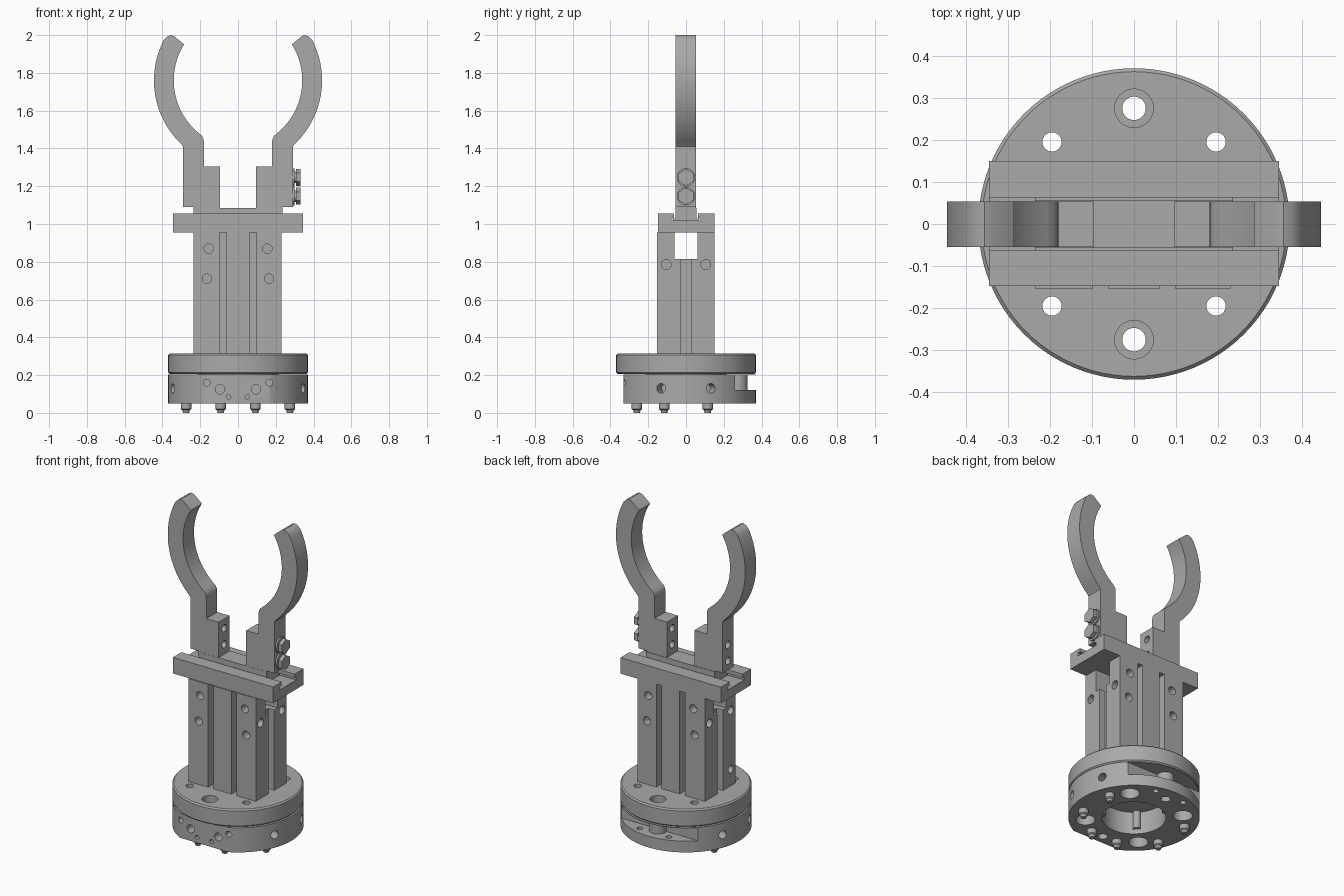
import bpy, bmesh, math
from mathutils import Vector, Matrix

if "Cube" in bpy.data.objects:
    bpy.data.objects.remove(bpy.data.objects["Cube"], do_unlink=True)

metal = bpy.data.materials.new("machined_grey")
metal.use_nodes = True
GREY = (0.4, 0.4, 0.4, 1)
metal.diffuse_color = GREY
metal.node_tree.nodes["Principled BSDF"].inputs["Base Color"].default_value = GREY


def make(name, bm):
    bmesh.ops.recalc_face_normals(bm, faces=bm.faces)
    mesh = bpy.data.meshes.new(name)
    bm.to_mesh(mesh)
    bm.free()
    mesh.materials.append(metal)
    ob = bpy.data.objects.new(name, mesh)
    bpy.context.collection.objects.link(ob)
    return ob


def box(name, x, y, z):
    """Box from three (low, high) ranges."""
    bm = bmesh.new()
    size = [b - a for a, b in (x, y, z)]
    mid = [(a + b) / 2 for a, b in (x, y, z)]
    bmesh.ops.create_cube(bm, size=1, matrix=Matrix.Translation(mid) @ Matrix.Diagonal((*size, 1)))
    return make(name, bm)


def rod(name, start, end, r, r2=None, sides=32):
    """Cylinder or cone between two points."""
    bm = bmesh.new()
    a, b = Vector(start), Vector(end)
    d = b - a
    m = Matrix.Translation((a + b) / 2) @ d.to_track_quat('Z', 'Y').to_matrix().to_4x4()
    bmesh.ops.create_cone(bm, cap_ends=True, segments=sides, radius1=r,
                          radius2=r if r2 is None else r2, depth=d.length, matrix=m)
    return make(name, bm)


def lathe(name, profile, loc=(0, 0, 0), sides=96):
    """Spin a closed or axis-to-axis (r, z) profile around z."""
    bm = bmesh.new()
    vs = [bm.verts.new((r, 0, z)) for r, z in profile]
    es = [bm.edges.new((vs[i - 1], vs[i])) for i in range(len(vs))]
    bmesh.ops.spin(bm, geom=vs + es, cent=(0, 0, 0), axis=(0, 0, 1),
                   angle=math.tau, steps=sides, use_duplicate=False)
    bmesh.ops.remove_doubles(bm, verts=bm.verts, dist=1e-5)
    bmesh.ops.dissolve_degenerate(bm, edges=bm.edges, dist=1e-6)
    bmesh.ops.translate(bm, verts=bm.verts, vec=loc)
    return make(name, bm)


def cut(ob, *cutters):
    """Subtract each cutter, bake the result and drop the cutter."""
    for c in cutters:
        mod = ob.modifiers.new("cut", 'BOOLEAN')
        mod.operation, mod.solver, mod.object = 'DIFFERENCE', 'EXACT', c
        deps = bpy.context.evaluated_depsgraph_get()
        mesh = bpy.data.meshes.new_from_object(ob.evaluated_get(deps))
        ob.modifiers.clear()
        ob.data = mesh
        bpy.data.objects.remove(c, do_unlink=True)


def drill(ob, start, end, r):
    cut(ob, rod("drill", start, end, r, sides=24))


SIGNS = (-1, 1)
CORNERS = [(sx, sy) for sx in SIGNS for sy in SIGNS]
R = 0.37

# Upper flange with a shallow neck below it
flange = rod("upper_flange", (0, 0, 0.207), (0, 0, 0.315), R, sides=96)
bev = flange.modifiers.new("edge", 'BEVEL')
bev.width, bev.segments, bev.limit_method, bev.angle_limit = 0.008, 1, 'ANGLE', 1.0
rod("flange_neck", (0, 0, 0.19), (0, 0, 0.21), 0.215, sides=64)

# Lower ring: bored, flat at the front, pocket at the back
ring = rod("lower_ring", (0, 0, 0.05), (0, 0, 0.203), R, sides=96)
cut(ring,
    box("front_flat", (-1, 1), (-1, -0.33), (0, 1)),
    box("back_pocket", (-1, 1), (0.26, 1), (0.12, 0.2)),
    rod("bore", (0, 0, 0), (0, 0, 0.19), 0.18, sides=64))
for sx, sy in CORNERS:
    px, py = 0.195 * sx, 0.195 * sy
    drill(ring, (px, py, 0), (px, py, 0.4), 0.023)
    drill(ring, (px, py, 0), (px, py, 0.14), 0.055)
    drill(flange, (px, py, 0), (px, py, 0.4), 0.023)
    # radial side ports
    d = Vector((0.346 * sx, 0.132 * sy, 0))
    drill(ring, d * 0.8 + Vector((0, 0, 0.13)), d * 1.2 + Vector((0, 0, 0.13)), 0.025)
for s in SIGNS:
    y = 0.275 * s
    drill(flange, (0, y, 0), (0, y, 0.4), 0.028)
    drill(flange, (0, y, 0.27), (0, y, 0.4), 0.046)
    drill(ring, (0, y, 0), (0, y, 0.4), 0.028)
    drill(ring, (0.1 * s, 0.31, 0), (0.1 * s, 0.31, 0.15), 0.017)
    # ports in the front flat
    for x, z, r in ((0.095, 0.125, 0.025), (0.165, 0.16, 0.018), (0.05, 0.085, 0.012)):
        drill(ring, (x * s, -0.4, z), (x * s, -0.27, z), r)

# Hollow spacer standing in the back pocket
lathe("pocket_spacer", [(0.028, 0.115), (0.05, 0.115), (0.05, 0.203), (0.028, 0.203)],
      (0, 0.275, 0), 32)

# Ribs inside the bore
for i, (sx, sy) in enumerate(CORNERS):
    rod(f"bore_rib_{i}", (0.127 * sx, 0.127 * sy, 0.08), (0.127 * sx, 0.127 * sy, 0.2), 0.022, sides=16)

# Contact pins under the ring
pins = [(0.275 * sx, 0.115 * sy) for sx, sy in CORNERS] + [(0.092 * s, -0.26) for s in SIGNS]
for i, (x, y) in enumerate(pins):
    lathe(f"contact_pin_{i}", [(0, 0), (0.016, 0), (0.02, 0.014), (0.028, 0.02),
                               (0.028, 0.055), (0, 0.055)], (x, y, 0), 24)

# Gripper body: slotted front and back, open window on top
body = box("gripper_body", (-0.235, 0.23), (-0.153, 0.15), (0.315, 0.955))
cut(body, box("window", (-1, 1), (-0.06, 0.06), (0.815, 1.1)))
for sx, sy in CORNERS:
    gx = sx * 0.08
    cut(body, box("slot", (gx - 0.018, gx + 0.018), sorted((sy * 0.1, sy * 0.3)), (0.2, 1.1)))
    for x, z in ((0.155, 0.87), (0.164, 0.71)):
        drill(body, (x * sx, 0.2 * sy, z), (x * sx, 0.1 * sy, z), 0.025)
    drill(body, (0.3 * sx, 0.105 * sy, 0.785), (0.16 * sx, 0.105 * sy, 0.785), 0.026)
for s in SIGNS:
    cut(body, box("side_slot", sorted((s * 0.19, s * 0.4)), (-0.027, 0.027), (0.2, 0.9)))
drill(body, (-0.3, -0.105, 0.42), (-0.16, -0.105, 0.42), 0.024)

# Guide rail with an undercut channel
rail = box("guide_rail", (-0.345, 0.345), (-0.147, 0.15), (0.955, 1.055))
cut(rail, box("channel", (-1, 1), (-0.063, 0.063), (1.012, 1.2)),
    box("undercut", (-1, 1), (-0.078, 0.078), (1.012, 1.032)))

# Sliding bar with its foot in the channel
box("slide_bar", (-0.235, 0.235), (-0.056, 0.056), (1.015, 1.085))
box("slide_foot", (-0.235, 0.235), (-0.072, 0.072), (1.015, 1.029))


# Curved jaws
def arc(r, a0, a1, n):
    pts = []
    for i in range(n + 1):
        a = math.radians(a0 + (a1 - a0) * i / n)
        pts.append((-0.02 + r * math.cos(a), 1.76 + r * math.sin(a)))
    return pts


def jaw(name, side):
    outline = [(0.095, 1.08), (0.235, 1.08), (0.235, 1.09), (0.29, 1.09), (0.29, 1.41)]
    outline += arc(0.465, -46.5, 27.5, 28)
    outline += [(0.375, 1.992), (0.355, 2.0), (0.338, 1.994)]
    outline += arc(0.36, 32, -51, 28)
    outline += [(0.19, 1.466), (0.182, 1.45), (0.18, 1.43), (0.18, 1.305), (0.095, 1.305)]
    bm = bmesh.new()
    face = bm.faces.new([bm.verts.new((side * x, -0.055, z)) for x, z in outline])
    ext = bmesh.ops.extrude_face_region(bm, geom=[face])["geom"]
    moved = [v for v in ext if isinstance(v, bmesh.types.BMVert)]
    bmesh.ops.translate(bm, verts=moved, vec=(0, 0.108, 0))
    ob = make(name, bm)
    for z in (1.147, 1.247):
        drill(ob, (0, 0, z), (side * 0.4, 0, z), 0.022)
    return ob


jaw("left_jaw", 1)
jaw("right_jaw", -1)

# Hex screws with washers on the left jaw
for i, z in enumerate((1.147, 1.247)):
    rod(f"screw_shank_{i}", (0.15, 0, z), (0.30, 0, z), 0.0215)
    rod(f"screw_washer_{i}", (0.289, 0, z), (0.3, 0, z), 0.048)
    rod(f"screw_neck_{i}", (0.298, 0, z), (0.31, 0, z), 0.03)
    rod(f"screw_head_{i}", (0.306, 0, z), (0.33, 0, z), 0.045, sides=6)

# Smooth the round faces, keep hard edges
bpy.ops.object.select_all(action='DESELECT')
for ob in bpy.context.collection.objects:
    if ob.type == 'MESH':
        ob.select_set(True)
        bpy.context.view_layer.objects.active = ob
bpy.ops.object.shade_smooth_by_angle(angle=math.radians(30))
